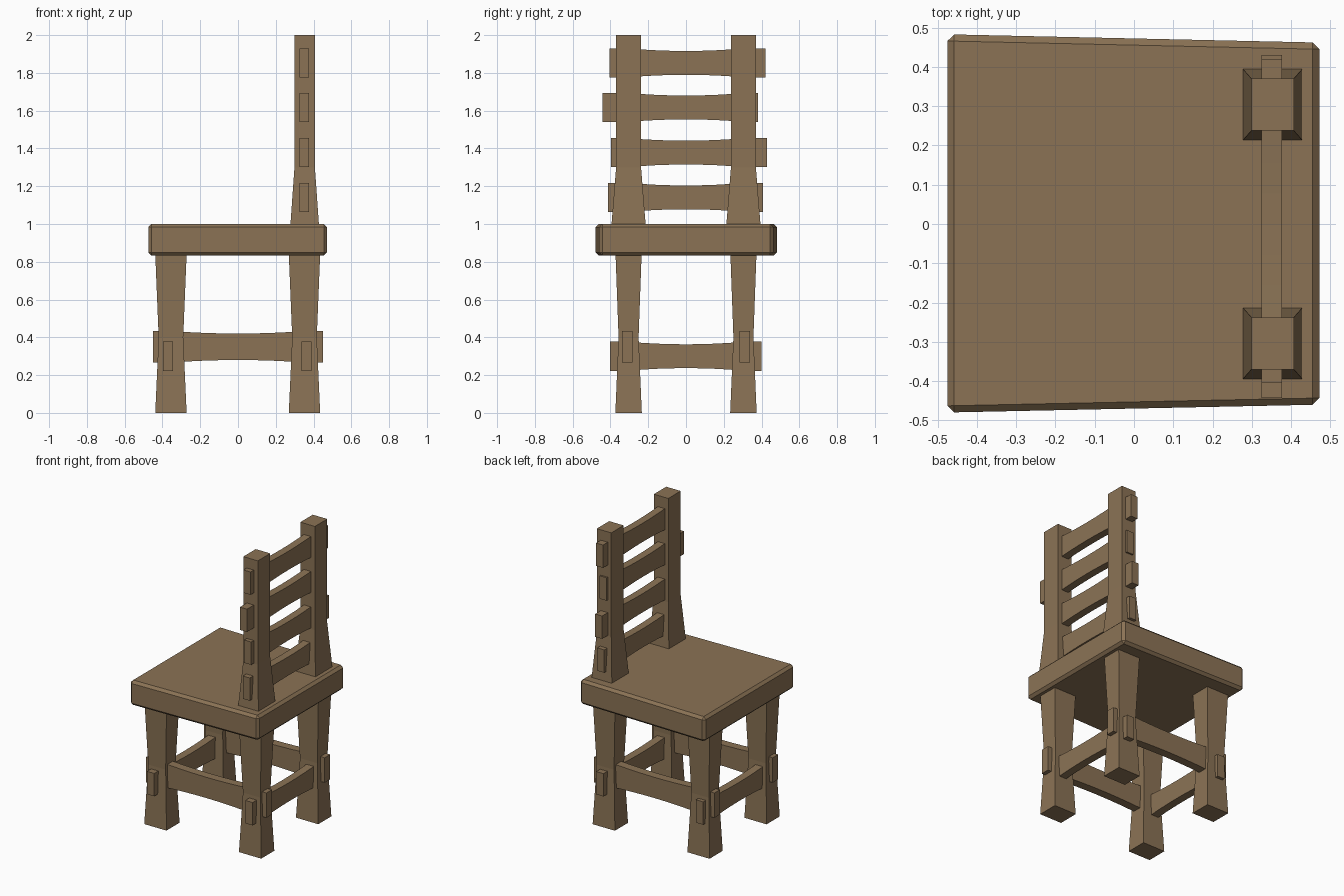
import bpy, bmesh

if "Cube" in bpy.data.objects:
    bpy.data.objects.remove(bpy.data.objects["Cube"])

wood = bpy.data.materials.new("brown wood")
wood.diffuse_color = (0.258, 0.171, 0.091, 1)
wood.use_nodes = True
wood.node_tree.nodes["Principled BSDF"].inputs["Base Color"].default_value = wood.diffuse_color


def finish(name, bm):
    bmesh.ops.recalc_face_normals(bm, faces=bm.faces)
    me = bpy.data.meshes.new(name)
    bm.to_mesh(me)
    bm.free()
    me.materials.append(wood)
    ob = bpy.data.objects.new(name, me)
    bpy.context.collection.objects.link(ob)
    return ob


def loft(name, rings):
    """Skin a list of four-point rings and cap both ends."""
    bm = bmesh.new()
    rs = [[bm.verts.new(p) for p in r] for r in rings]
    for a, b in zip(rs, rs[1:]):
        for i in range(4):
            j = (i + 1) % 4
            bm.faces.new((a[i], a[j], b[j], b[i]))
    bm.faces.new(rs[0])
    bm.faces.new(rs[-1])
    return finish(name, bm)


def post(name, cx, cy, levels):
    """Square post; levels are (z, half width x, half width y)."""
    return loft(name, [[(cx + sx * hx, cy + sy * hy, z)
                        for sx, sy in ((-1, -1), (1, -1), (1, 1), (-1, 1))]
                       for z, hx, hy in levels])


def rail(name, axis, start, end, inner, side, half_t, z, half_h):
    """Bar along x or y that gets slimmer towards the middle."""
    stations = [(start, 0)]
    for k in range(-4, 5):
        t = k / 4
        stations.append((t * inner, 0.014 * (1 - t * t)))
    stations.append((end, 0))
    rings = []
    for s, cut in stations:
        h = half_h - cut
        ring = []
        for a, b in ((-1, -1), (1, -1), (1, 1), (-1, 1)):
            w = side + a * half_t
            ring.append((s, w, z + b * h) if axis == "x" else (w, s, z + b * h))
        rings.append(ring)
    return loft(name, rings)


# Seat: slightly tapered slab with chamfered edges
bm = bmesh.new()
outline = ((-0.475, -0.48), (0.472, -0.46), (0.472, 0.462), (-0.475, 0.483))
low = [bm.verts.new((x, y, 0.833)) for x, y in outline]
high = [bm.verts.new((x, y, 1.0)) for x, y in outline]
bm.faces.new(low)
bm.faces.new(high)
for i in range(4):
    j = (i + 1) % 4
    bm.faces.new((low[i], low[j], high[j], high[i]))
bmesh.ops.recalc_face_normals(bm, faces=bm.faces)
bmesh.ops.bevel(bm, geom=bm.edges[:], offset=0.017, segments=1, affect='EDGES')
finish("seat", bm)

# Waisted legs and back posts
for side, s in (("right", -1), ("left", 1)):
    for part, x in (("front_leg", -0.355), ("back_leg", 0.352)):
        post(f"{part}_{side}", x, s * 0.304,
             [(0, 0.083, 0.07), (0.40, 0.065, 0.053), (0.84, 0.083, 0.069)])
    post(f"back_post_{side}", 0.353, s * 0.304,
         [(0.99, 0.076, 0.091), (1.3, 0.054, 0.066), (2.0, 0.054, 0.066)])
    # Side stretchers
    rail(f"side_stretcher_{side}", "x", -0.45, 0.45, 0.36, s * 0.311, 0.029, 0.35, 0.084)

# Front and back stretchers
rail("front_stretcher", "y", -0.402, 0.385, 0.31, -0.371, 0.027, 0.3, 0.077)
rail("back_stretcher", "y", -0.402, 0.40, 0.31, 0.363, 0.027, 0.3, 0.077)

# Back slats with uneven protruding ends
for i, (z, y0, y1) in enumerate(((1.141, -0.413, 0.408), (1.378, -0.398, 0.430),
                                 (1.617, -0.443, 0.382), (1.853, -0.405, 0.420))):
    rail(f"back_slat_{i + 1}", "y", y0, y1, 0.31, 0.351, 0.026, z, 0.077)
